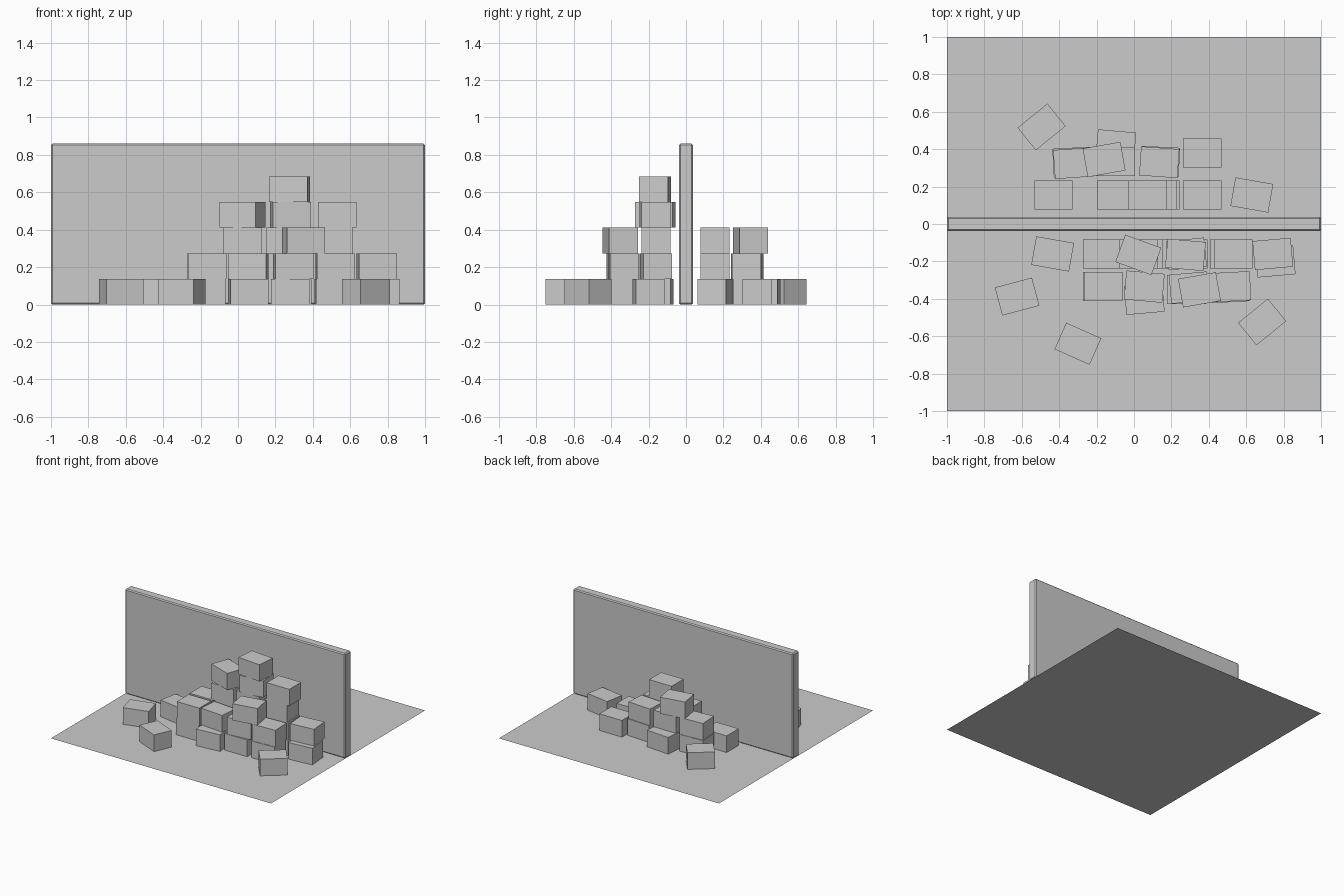
import bpy, bmesh
from math import radians

BW, BD, BH = 0.205, 0.155, 0.137   # crate size


def box(name, size, loc, turn=0, bevel=0):
    bpy.ops.mesh.primitive_cube_add(size=1, location=loc, rotation=(0, 0, radians(turn)))
    ob = bpy.context.object
    ob.name = name
    ob.scale = size
    bpy.ops.object.transform_apply(location=False, rotation=False, scale=True)
    if bevel:
        mod = ob.modifiers.new("chamfer", 'BEVEL')
        mod.width = bevel
        mod.segments = 1
    return ob


# floor sheet
bpy.ops.mesh.primitive_plane_add(size=2)
bpy.context.object.name = "floor"

# dividing wall with a thin chamfer
box("wall", (2, 0.076, 0.86), (0, 0, 0.43), bevel=0.008)

# crates by layer: x, y, turn in degrees
front_layers = [
    [(-0.17, -0.16, 0), (0.06, -0.16, 0), (0.29, -0.16, 0), (0.52, -0.16, 0), (0.755, -0.2, 5),
     (-0.17, -0.335, 0), (0.055, -0.40, 5), (0.28, -0.35, 0), (0.515, -0.34, 3),
     # loose on the floor
     (-0.435, -0.16, -10), (-0.625, -0.388, 15), (-0.30, -0.64, -24), (0.685, -0.524, 39)],
    [(-0.17, -0.16, 0), (0.06, -0.16, 0), (0.29, -0.16, 0), (0.52, -0.16, 0), (0.742, -0.16, 5),
     (-0.165, -0.335, 0), (0.055, -0.335, -5), (0.295, -0.34, 5), (0.52, -0.335, 3)],
    [(0.025, -0.16, 0), (0.255, -0.16, 0), (0.51, -0.16, 0), (0.35, -0.352, 10)],
    [(0.023, -0.165, -20), (0.28, -0.16, 6), (0.53, -0.16, 0)],
    [(0.275, -0.165, -5)],
]
back_layers = [
    [(-0.43, 0.155, 0), (-0.095, 0.155, 0), (0.14, 0.155, 0), (0.365, 0.155, 0),
     (-0.33, 0.33, 3), (-0.097, 0.42, -5), (0.14, 0.335, -3), (0.365, 0.38, 0),
     # loose on the floor
     (-0.494, 0.519, 39), (0.63, 0.155, -10)],
    [(-0.095, 0.155, 0), (0.125, 0.155, 0),
     (-0.325, 0.325, 4), (-0.097, 0.335, 0), (0.135, 0.33, -4)],
    [(0.07, 0.155, 0), (-0.16, 0.345, 10)],
]
for side, layers in (("front", front_layers), ("back", back_layers)):
    for level, crates in enumerate(layers):
        for x, y, turn in crates:
            box(side + "_crate", (BW, BD, BH), (x, y, (level + 0.5) * BH), turn)
